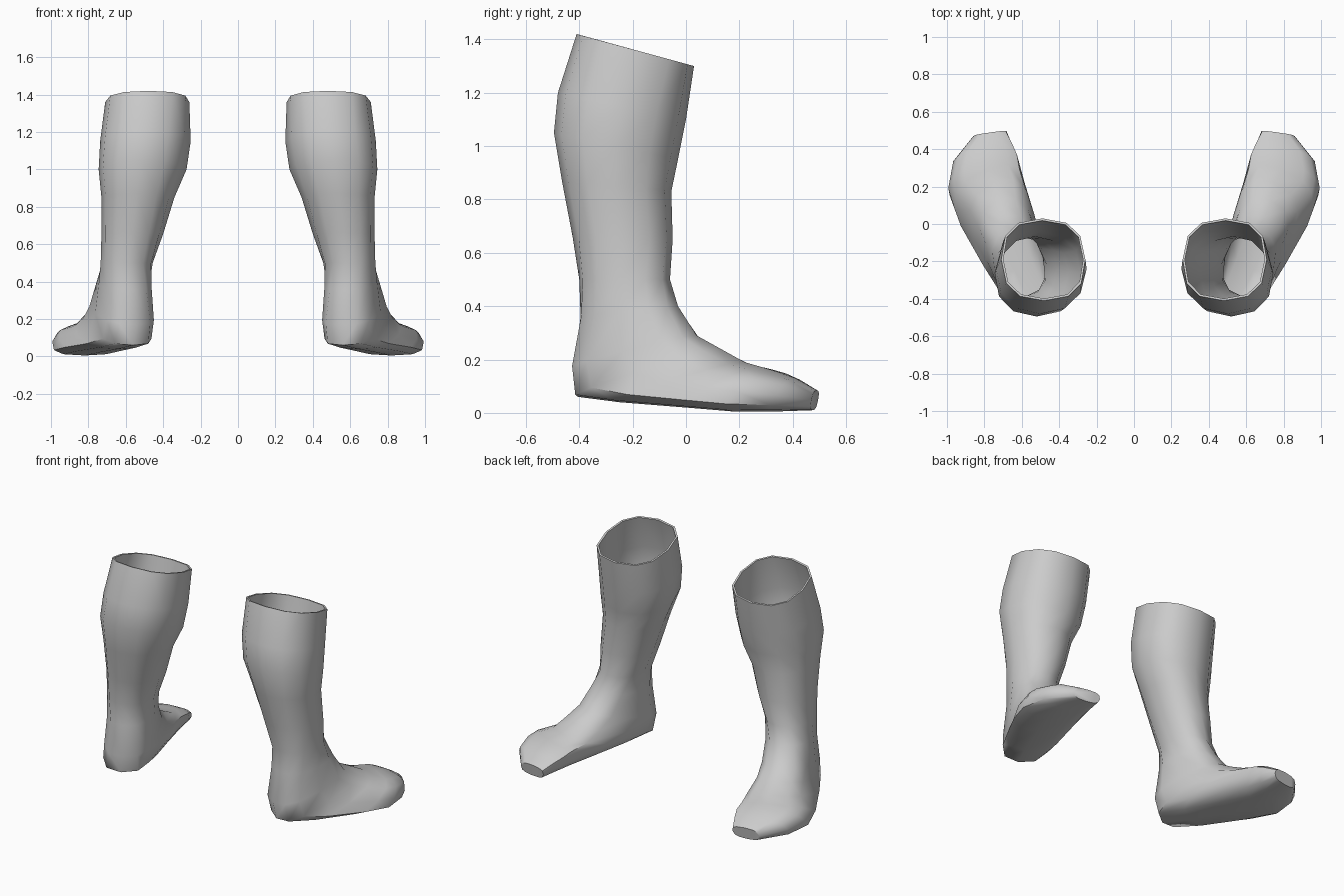
import bpy, bmesh
from math import sin, cos, pi, radians
from mathutils import Vector

cube = bpy.data.objects.get("Cube")
if cube:
    bpy.data.objects.remove(cube)

grey = bpy.data.materials.new("plain grey")
grey.use_nodes = True
colour = (0.6, 0.6, 0.6, 1)
grey.diffuse_color = colour
grey.node_tree.nodes["Principled BSDF"].inputs["Base Color"].default_value = colour

SIDES = 12
# Cross-sections from cuff to toe: rear/sole point, front/top point, half width, yaw, squareness
SECTIONS = [
    ((.48, -.41, 1.42), (.49, .03, 1.30), .225, 0, .8),
    ((.50, -.48, 1.20), (.49, .00, 1.10), .242, 0, .9),
    ((.52, -.495, 1.05), (.50, -.03, .95), .235, 0, .9),
    ((.54, -.465, .87), (.53, -.055, .83), .195, 0, .9),
    ((.565, -.425, .66), (.565, -.05, .65), .165, 0, .9),
    ((.58, -.40, .50), (.61, -.06, .50), .14, 6, .9),
    ((.56, -.395, .36), (.66, -.03, .40), .14, 14, .85),
    ((.545, -.42, .17), (.70, .04, .29), .15, 20, .75),
    ((.56, -.405, .06), (.73, .13, .24), .155, 22, .7),
    ((.64, -.25, .04), (.75, .22, .19), .175, 22, .7),
    ((.75, .00, .02), (.79, .29, .17), .20, 22, .7),
    ((.82, .18, .005), (.79, .34, .155), .20, 20, .7),
    ((.82, .33, .005), (.79, .41, .13), .165, 12, .7),
    ((.775, .475, .01), (.765, .49, .085), .09, 8, .7),
]


def power(v, e):
    return (abs(v) ** e) * (1 if v > 0 else -1)


def section_points(rear, front, width, yaw, square):
    rear, front = Vector(rear), Vector(front)
    middle, reach = (rear + front) / 2, (front - rear) / 2
    side = Vector((cos(radians(yaw)), -sin(radians(yaw)), 0)) * width
    for i in range(SIDES):
        a = 2 * pi * i / SIDES
        yield middle + reach * power(cos(a), square) + side * power(sin(a), square)


def build_boot(name, mirror):
    bm = bmesh.new()
    rings = []
    for section in SECTIONS:
        rings.append([bm.verts.new((p.x * mirror, p.y, p.z)) for p in section_points(*section)])
    # Skin between neighbouring sections, open at the cuff and closed at the toe
    for upper, lower in zip(rings, rings[1:]):
        for i in range(SIDES):
            j = (i + 1) % SIDES
            bm.faces.new((upper[i], upper[j], lower[j], lower[i]))
    bm.faces.new(rings[-1])
    bmesh.ops.recalc_face_normals(bm, faces=bm.faces)
    # An open shell may be turned inside out: the toe cap must face forward
    bm.faces.ensure_lookup_table()
    if bm.faces[-1].normal.y < 0:
        bmesh.ops.reverse_faces(bm, faces=bm.faces)
    mesh = bpy.data.meshes.new(name)
    bm.to_mesh(mesh)
    bm.free()
    mesh.materials.append(grey)
    boot = bpy.data.objects.new(name, mesh)
    bpy.context.collection.objects.link(boot)
    # Thin leather wall
    wall = boot.modifiers.new("wall", "SOLIDIFY")
    wall.thickness = 0.012
    wall.offset = -1
    bpy.ops.object.select_all(action="DESELECT")
    boot.select_set(True)
    bpy.context.view_layer.objects.active = boot
    bpy.ops.object.modifier_apply(modifier=wall.name)
    bpy.ops.object.shade_smooth_by_angle(angle=radians(50))


build_boot("left_boot", 1)
build_boot("right_boot", -1)
